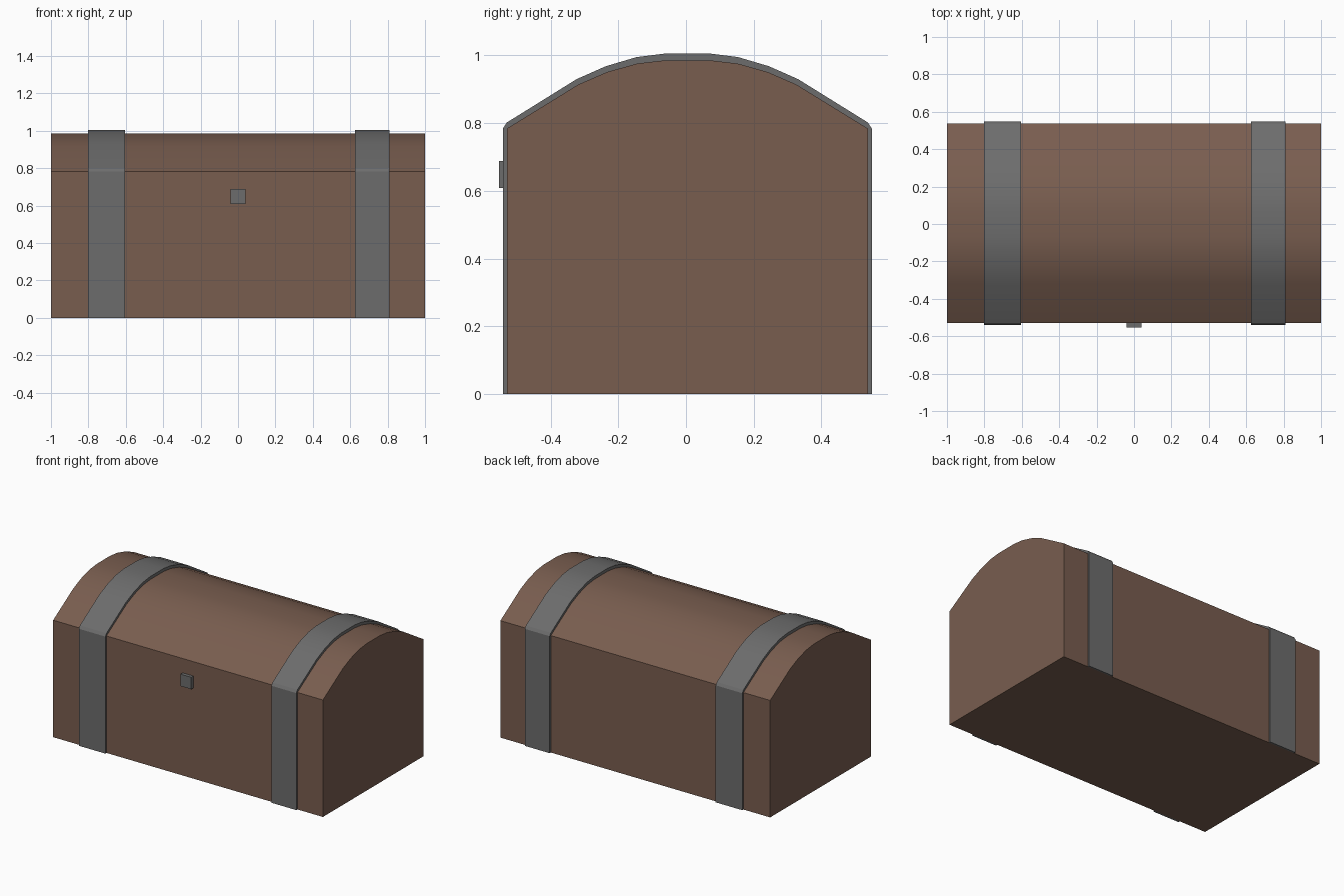
import bpy, bmesh, math

cube = bpy.data.objects.get("Cube")
if cube:
    bpy.data.objects.remove(cube, do_unlink=True)

CY = 0.004  # chest centre; the lock balances the overall depth


def material(name, rgb):
    m = bpy.data.materials.new(name)
    m.use_nodes = True
    m.diffuse_color = (*rgb, 1)
    m.node_tree.nodes["Principled BSDF"].inputs["Base Color"].default_value = (*rgb, 1)
    return m


wood = material("brown wood", (0.19, 0.11, 0.078))
iron = material("grey iron", (0.152, 0.152, 0.152))


def mirrored(half):
    """Half profile from the bottom to the crown, continued down the other side."""
    return [(-y, z) for y, z in half] + [(y, z) for y, z in reversed(half)]


def finish(name, bm, mat):
    bmesh.ops.recalc_face_normals(bm, faces=bm.faces)
    mesh = bpy.data.meshes.new(name)
    bm.to_mesh(mesh)
    bm.free()
    mesh.materials.append(mat)
    obj = bpy.data.objects.new(name, mesh)
    bpy.context.collection.objects.link(obj)
    bpy.ops.object.select_all(action='DESELECT')
    obj.select_set(True)
    bpy.context.view_layer.objects.active = obj
    bpy.ops.object.shade_smooth_by_angle(angle=math.radians(20))
    return obj


def row(bm, profile, x):
    return [bm.verts.new((x, y + CY, z)) for y, z in profile]


def bridge(bm, a, b):
    for i in range(len(a) - 1):
        bm.faces.new((a[i], a[i + 1], b[i + 1], b[i]))


# Chest body with its arched lid
body_half = [(0.533, 0), (0.533, 0.784), (0.322, 0.914), (0.237, 0.951),
             (0.148, 0.976), (0.07, 0.985)]
bm = bmesh.new()
left, right = (row(bm, mirrored(body_half), x) for x in (1, -1))
bridge(bm, left, right)
bm.faces.new(left)
bm.faces.new(right)
bm.faces.new((left[0], left[-1], right[-1], right[0]))
finish("chest_body", bm, wood)

# Iron bands wrapped over the chest, open where they lie on the wood
band_half = [(0.545, 0), (0.545, 0.784), (0.533, 0.802), (0.327, 0.93),
             (0.241, 0.968), (0.15, 0.995), (0.07, 1.005)]
seat_half = body_half[:2] + [(0.515, 0.795)] + body_half[2:]


def band(name, x0, x1):
    bm = bmesh.new()
    out0, out1 = (row(bm, mirrored(band_half), x) for x in (x0, x1))
    in0, in1 = (row(bm, mirrored(seat_half), x) for x in (x0, x1))
    bridge(bm, out0, out1)
    bridge(bm, in0, out0)
    bridge(bm, out1, in1)
    for end in (0, -1):
        bm.faces.new((out0[end], out1[end], in1[end], in0[end]))
    finish(name, bm, iron)


band("right_band", -0.802, -0.605)
band("left_band", 0.626, 0.811)

# Small square lock plate on the front
bm = bmesh.new()
bmesh.ops.create_cube(bm, size=1)
bmesh.ops.scale(bm, vec=(0.08, 0.035, 0.08), verts=bm.verts)
bmesh.ops.translate(bm, vec=(0, -0.535, 0.648), verts=bm.verts)
finish("lock", bm, iron)
